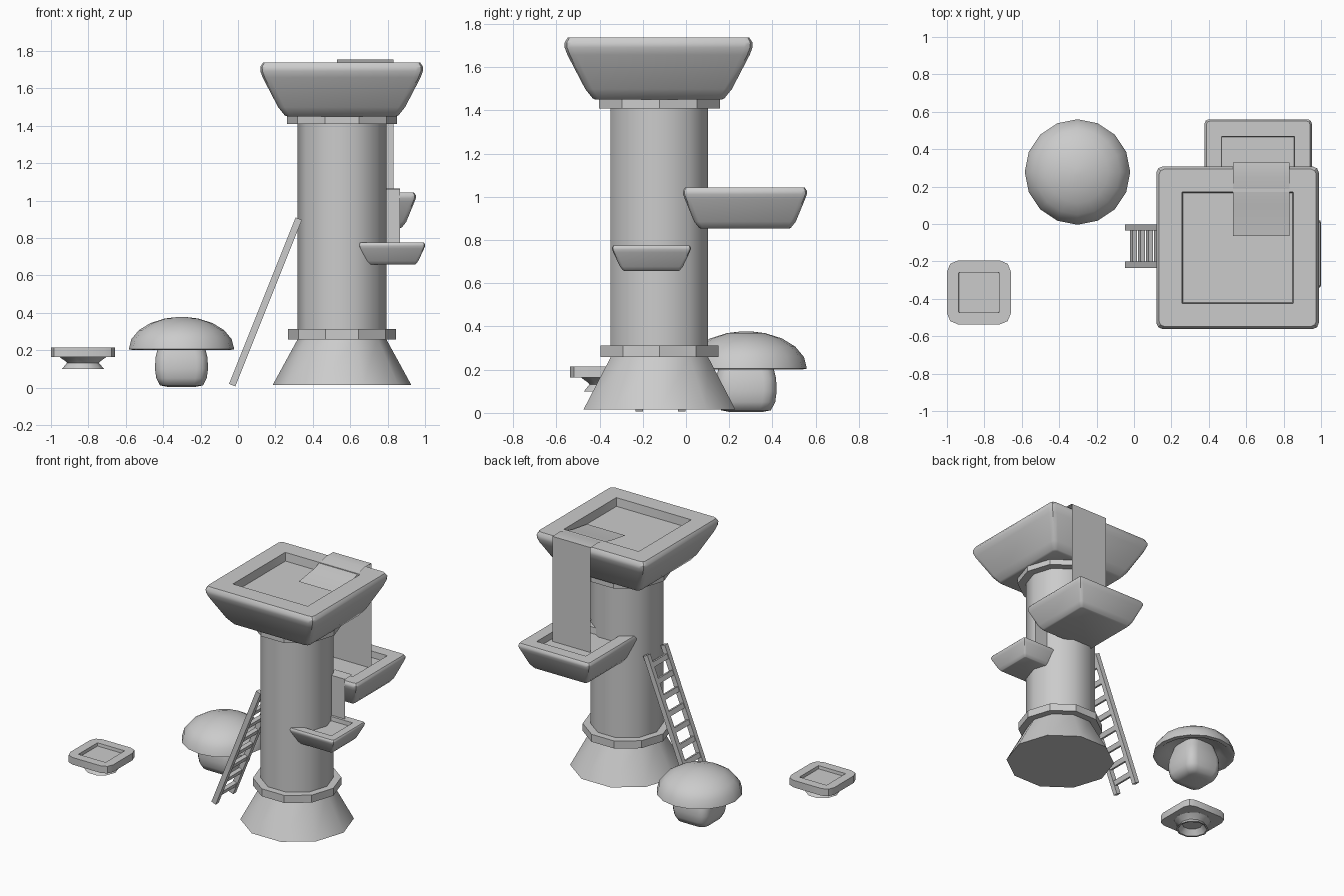
import bpy, bmesh, math
from mathutils import Vector

if "Cube" in bpy.data.objects:
    bpy.data.objects.remove(bpy.data.objects["Cube"])


def finish(name, bm, angle=30, fix=True):
    if fix:
        bmesh.ops.recalc_face_normals(bm, faces=bm.faces)
    me = bpy.data.meshes.new(name)
    bm.to_mesh(me)
    bm.free()
    ob = bpy.data.objects.new(name, me)
    bpy.context.collection.objects.link(ob)
    if angle:
        bpy.ops.object.select_all(action='DESELECT')
        ob.select_set(True)
        bpy.context.view_layer.objects.active = ob
        bpy.ops.object.shade_smooth_by_angle(angle=math.radians(angle))
    return ob


def stack(name, loops, angle=30, close=True):
    """Skin a list of equal-length point loops; cap both ends."""
    bm = bmesh.new()
    rings = [[bm.verts.new(p) for p in loop] for loop in loops]
    n = len(rings[0])
    for a, b in zip(rings, rings[1:]):
        for i in range(n):
            j = (i + 1) % n
            bm.faces.new((a[i], a[j], b[j], b[i]))
    if close:
        bm.faces.new(rings[0][::-1])
        bm.faces.new(rings[-1])
    return finish(name, bm, angle)


def lathe(name, cx, cy, profile, n, angle=30):
    return stack(name, [[(cx + r * math.cos(2 * math.pi * i / n),
                          cy + r * math.sin(2 * math.pi * i / n), z)
                         for i in range(n)] for r, z in profile], angle)


def rounded(cx, cy, hx, hy, r, z, seg=2):
    """Rounded rectangle loop."""
    pts = []
    for k, (sx, sy) in enumerate([(1, 1), (-1, 1), (-1, -1), (1, -1)]):
        for s in range(seg + 1):
            a = math.pi / 2 * (k + s / seg)
            pts.append((cx + sx * (hx - r) + r * math.cos(a),
                        cy + sy * (hy - r) + r * math.sin(a), z))
    return pts


def tray(name, cx, cy, hx, hy, z0, z1, base, inner, depth):
    """Flared platform with bevelled rim and a square recess."""
    h, m = z1 - z0, min(hx, hy)
    prof = [(base - .03, 0, .05), (base, .02, .06), (base + .08, .17, .08),
            (.97, .72, .09), (1, .84, .09), (1, .92, .08), (.965, 1, .06),
            (inner, 1, .004), (inner - .01, 1 - depth / h, .004)]
    return stack(name, [rounded(cx, cy, hx * f, hy * f, r * m, z0 + t * h)
                        for f, t, r in prof], 35)


def cloth(name, x0, x1, path):
    """Thin hanging sheet following a y-z path."""
    bm = bmesh.new()
    rows = [[bm.verts.new((x, y, z)) for x in (x0, x1)] for y, z in path]
    for a, b in zip(rows, rows[1:]):
        bm.faces.new((a[0], a[1], b[1], b[0]))
    return finish(name, bm, 30)


# tower: ten-sided foot, column and collars
TX, TY = .556, -.123
lathe("tower_foot", TX, TY, [(.37, .015), (.235, .262)], 10, 40)
lathe("tower_column", TX, TY, [(.237, .25), (.237, 1.46)], 10, 40)
lathe("lower_collar", TX, TY, [(.288, .258), (.288, .312)], 10)
lathe("upper_collar", TX, TY, [(.294, 1.41), (.294, 1.456)], 10)

# platforms
tray("top_platform", .554, -.127, .435, .435, 1.45, 1.738, .70, .684, .06)
tray("back_platform", .664, .273, .287, .287, .853, 1.043, .74, .68, .045)
tray("side_platform", .823, -.16, .177, .182, .657, .776, .72, .66, .03)

# hanging sheets
cloth("large_sheet", .528, .832, [(-.065, 1.69), (.10, 1.715), (.25, 1.755),
                                  (.328, 1.752), (.328, .99)])
cloth("small_sheet", .73, .867, [(.14, 1.02), (.06, 1.065), (-.022, 1.062),
                                 (-.022, .74)])

# ladder: two rails and evenly spaced rungs
low, high = Vector((-.031, 0, .013)), Vector((.325, 0, .903))
along = (high - low).normalized()
across = Vector((along.z, 0, -along.x))


def slanted_bar(name, t0, t1, y0, y1, half):
    loops = []
    for t in (t0, t1):
        c = low.lerp(high, t)
        loops.append([c + across * half * s + Vector((0, y, 0))
                      for s, y in ((-1, y0), (1, y0), (1, y1), (-1, y1))])
    stack(name, loops, 0)


slanted_bar("ladder_rail_1", 0, 1, -.036, -.002, .018)
slanted_bar("ladder_rail_2", 0, 1, -.234, -.200, .018)
for i in range(8):
    t = .08 + i * .12
    slanted_bar(f"ladder_rung_{i + 1}", t - .018, t + .018, -.21, -.03, .013)

# mushroom stool: domed cap with hollow underside, soft square stem
MX, MY = -.302, .278
dome = [(.282 * math.cos(a), .205 + .173 * math.sin(a))
        for a in [math.radians(d) for d in (0, 18, 36, 54, 72, 86)]]
lathe("mushroom_cap", MX, MY, [(.05, .27), (.18, .255), (.255, .2)] + dome, 16, 50)
stem = [(.07, .003, .03), (.115, .012, .05), (.135, .05, .06), (.142, .10, .06),
        (.139, .16, .06), (.128, .205, .06), (.11, .27, .06)]
stack("mushroom_stem", [rounded(MX, MY, h, h, r, z, 3) for h, z, r in stem], 60)

# small dish: rounded square slab with recess on a flared hollow foot
DX, DY = -.829, -.366
slab = [(.125, .163, .05), (.171, .163, .06), (.171, .214, .06),
        (.108, .214, .003), (.106, .192, .003)]
stack("dish_top", [rounded(DX, DY, h, h, r, z) for h, z, r in slab])
lathe("dish_foot", DX, DY, [(.07, .14), (.10, .10), (.112, .10), (.085, .132),
                            (.095, .142), (.128, .165)], 10)
